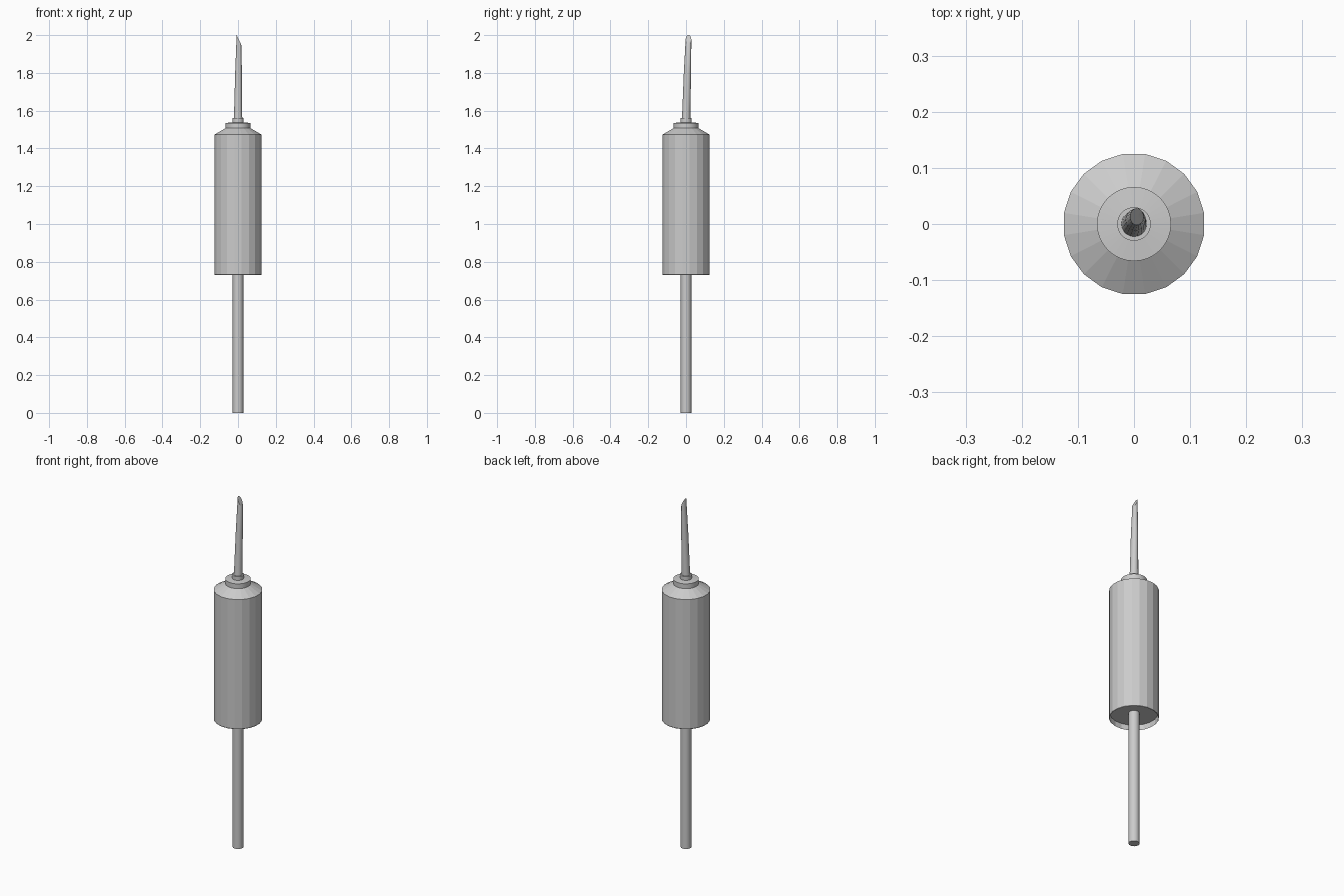
import bpy, bmesh, math

if "Cube" in bpy.data.objects:
    bpy.data.objects.remove(bpy.data.objects["Cube"])


def lathe(name, profile, sides, turn=0.0, smooth=False):
    """Revolve (radius, z) points around z; zero radius closes to a point."""
    bm = bmesh.new()
    rings = []
    for r, z in profile:
        ring = []
        for i in range(1 if r == 0 else sides):
            a = turn + 2 * math.pi * i / sides
            ring.append(bm.verts.new((r * math.cos(a), r * math.sin(a), z)))
        rings.append(ring)
    for a, b in zip(rings, rings[1:]):
        for i in range(sides):
            j = (i + 1) % sides
            if len(a) == 1:
                bm.faces.new((a[0], b[j], b[i]))
            elif len(b) == 1:
                bm.faces.new((a[i], a[j], b[0]))
            else:
                bm.faces.new((a[i], a[j], b[j], b[i]))
    bmesh.ops.recalc_face_normals(bm, faces=bm.faces)
    mesh = bpy.data.meshes.new(name)
    bm.to_mesh(mesh)
    bm.free()
    obj = bpy.data.objects.new(name, mesh)
    bpy.context.collection.objects.link(obj)
    if smooth:
        bpy.ops.object.select_all(action='DESELECT')
        obj.select_set(True)
        bpy.context.view_layer.objects.active = obj
        bpy.ops.object.shade_smooth_by_angle(angle=math.radians(35))
    return obj


# Lower rod, running up into the recess under the body
lathe("rod", [(0, 0), (0.028, 0), (0.028, 0.77), (0, 0.77)], 16, smooth=True)

# Faceted body with recessed underside and sloped shoulder
lathe("body", [(0, 0.76), (0.122, 0.76), (0.124, 0.73), (0.1265, 0.733),
               (0.1265, 1.473), (0.066, 1.508), (0, 1.508)],
      20, turn=math.pi / 20)

# Round collar and small needle seat
lathe("collar", [(0, 1.5), (0.066, 1.5), (0.066, 1.535), (0.03, 1.538),
                 (0.03, 1.56), (0, 1.56)], 32, smooth=True)

# Slightly leaning, tapered needle with a slanted cut at the tip
needle = lathe("needle", [(0, 1.55), (0.023, 1.55), (0.021, 1.6), (0.018, 1.8),
                          (0.0135, 1.975), (0, 1.975)], 20)
for v in needle.data.vertices:
    t = (v.co.z - 1.55) / 0.425
    if t > 0.99:
        v.co.z -= 1.9 * v.co.x
        v.co.x *= 0.9
    v.co.y *= 1 + 0.12 * t
    v.co.x += 0.005 * t
    v.co.y += 0.013 * t
bpy.ops.object.select_all(action='DESELECT')
needle.select_set(True)
bpy.context.view_layer.objects.active = needle
bpy.ops.object.shade_smooth_by_angle(angle=math.radians(35))
